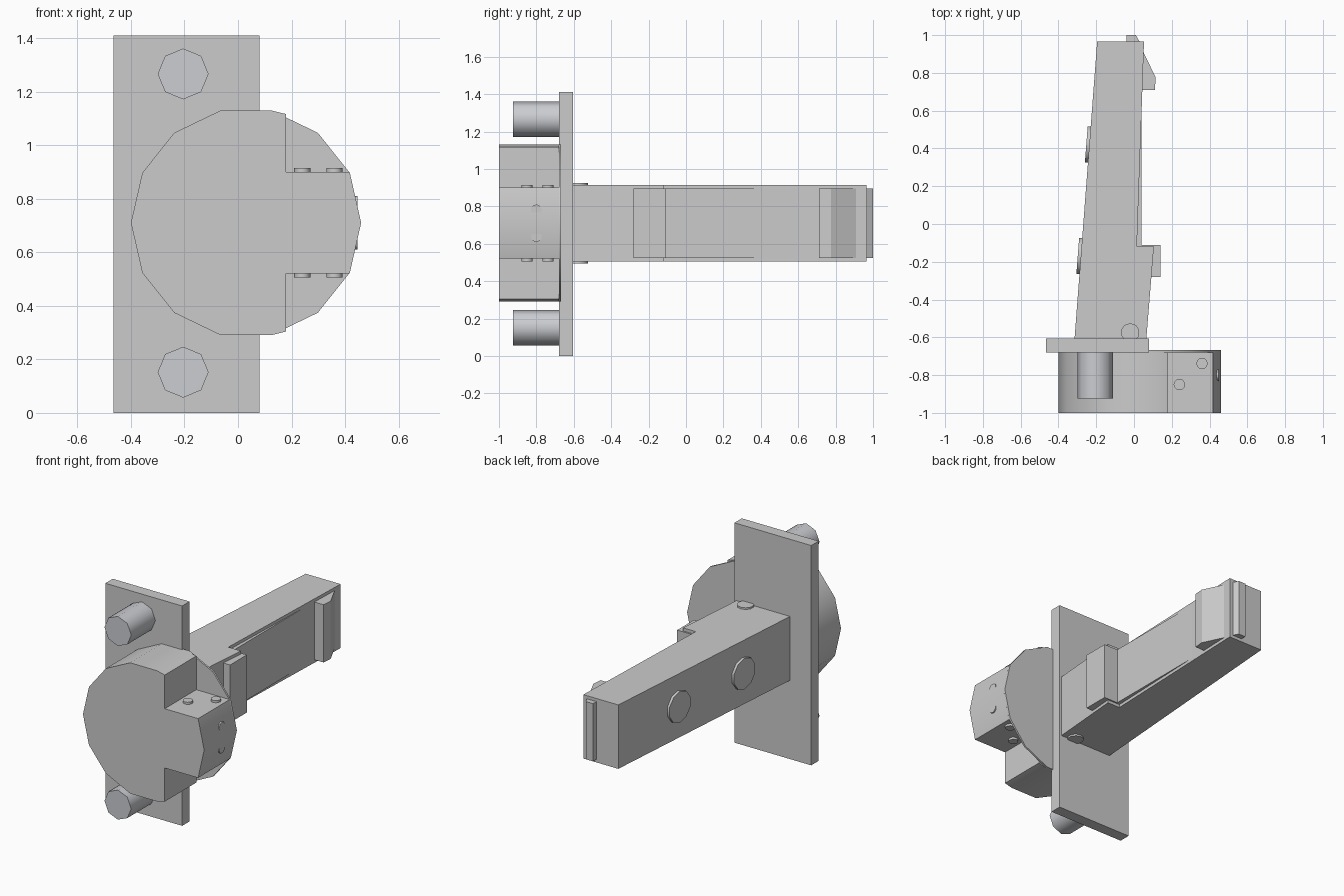
import bpy, bmesh
from math import sin, cos, pi, radians
from mathutils import Vector

if "Cube" in bpy.data.objects:
    bpy.data.objects.remove(bpy.data.objects["Cube"])

MID = 0.71  # height of the lever and head axis


def prism(name, pts, a, b, axis="Z", smooth=0):
    """Extrude a 2D outline from a to b: (x, y) along Z or (x, z) along Y."""
    bm = bmesh.new()
    place = (lambda p, d: (p[0], p[1], d)) if axis == "Z" else (lambda p, d: (p[0], d, p[1]))
    lo = [bm.verts.new(place(p, a)) for p in pts]
    hi = [bm.verts.new(place(p, b)) for p in pts]
    bm.faces.new(lo)
    bm.faces.new(hi)
    for i in range(len(pts)):
        j = (i + 1) % len(pts)
        bm.faces.new((lo[i], lo[j], hi[j], hi[i]))
    bmesh.ops.recalc_face_normals(bm, faces=bm.faces)
    mesh = bpy.data.meshes.new(name)
    bm.to_mesh(mesh)
    bm.free()
    ob = bpy.data.objects.new(name, mesh)
    bpy.context.collection.objects.link(ob)
    if smooth:
        shade(ob, smooth)
    return ob


def shade(ob, angle):
    bpy.ops.object.select_all(action="DESELECT")
    ob.select_set(True)
    bpy.context.view_layer.objects.active = ob
    bpy.ops.object.shade_smooth_by_angle(angle=radians(angle))


def ring(cx, cy, r, n):
    return [(cx + r * cos(2 * pi * i / n), cy + r * sin(2 * pi * i / n)) for i in range(n)]


def button(name, centre, normal, r, height, n=10):
    """Short round pin, half sunk into the surface at centre."""
    bpy.ops.mesh.primitive_cylinder_add(vertices=n, radius=r, depth=2 * height, location=centre)
    ob = bpy.context.object
    ob.name = name
    ob.rotation_euler = Vector(normal).to_track_quat("Z", "Y").to_euler()
    shade(ob, 50)


# mounting plate
prism("mounting_plate", [(-0.465, 0), (0.08, 0), (0.08, 1.41), (-0.465, 1.41)], -0.68, -0.605, "Y")

# two steel bolts
steel = bpy.data.materials.new("steel")
steel.diffuse_color = (0.6, 0.61, 0.64, 1)
steel.use_nodes = True
steel.node_tree.nodes["Principled BSDF"].inputs["Base Color"].default_value = steel.diffuse_color
for z in (0.152, 1.266):
    bolt = prism("bolt", ring(-0.205, z, 0.095, 8), -0.925, -0.675, "Y", 50)
    bolt.data.materials.append(steel)

# round head: thin back flange and thick body with two notched corners
circle = ring(0.03, MID, 0.43, 14)
prism("head_flange", circle, -0.68, -0.668, "Y", 30)
left_side = circle[3:12]
notched = [(0.46, MID), (0.417, 0.9), (0.18, 0.9), (0.18, 1.116)] + left_side \
    + [(0.18, 0.304), (0.18, 0.52), (0.417, 0.52)]
prism("head_body", notched, -1.0, -0.68, "Y", 30)

# lever arm with a step on its right side
prism("lever_arm", [(-0.315, -0.61), (0.065, -0.61), (0.105, -0.12), (0.015, -0.12),
                    (0.053, 0.965), (-0.195, 0.965)], 0.505, 0.915)

# inset strip with catch, end hook and tip
prism("strip_catch", [(0.0, -0.28), (0.14, -0.28), (0.14, -0.11), (0.04, -0.11),
                      (0.04, 0.6), (0.0, 0.6)], 0.525, 0.895)
prism("end_hook", [(0.02, 0.71), (0.11, 0.71), (0.115, 0.775), (0.05, 0.91), (0.02, 0.91)], 0.525, 0.895)
prism("end_tip", [(-0.04, 0.95), (0.028, 0.95), (0.028, 0.968), (0.01, 1.0), (-0.04, 1.0)], 0.525, 0.895)

# rivets on the sloping left side of the lever
for y in (-0.17, 0.42):
    x = -0.315 + 0.12 * (y + 0.605) / 1.57
    button("side_rivet", (x, y, MID), (-1.57, 0.12, 0), 0.1, 0.016)

# pins mirrored above and below
for s in (1, -1):
    button("pivot_pin", (-0.02, -0.575, MID + s * 0.205), (0, 0, s), 0.05, 0.011)
    for x, y in ((0.24, -0.85), (0.36, -0.738)):
        button("tongue_pin", (x, y, MID + s * 0.19), (0, 0, s), 0.03, 0.014, 12)
    button("tongue_end_pin", (0.434, -0.8, MID + s * 0.07), (1, 0, 0), 0.03, 0.013, 12)
